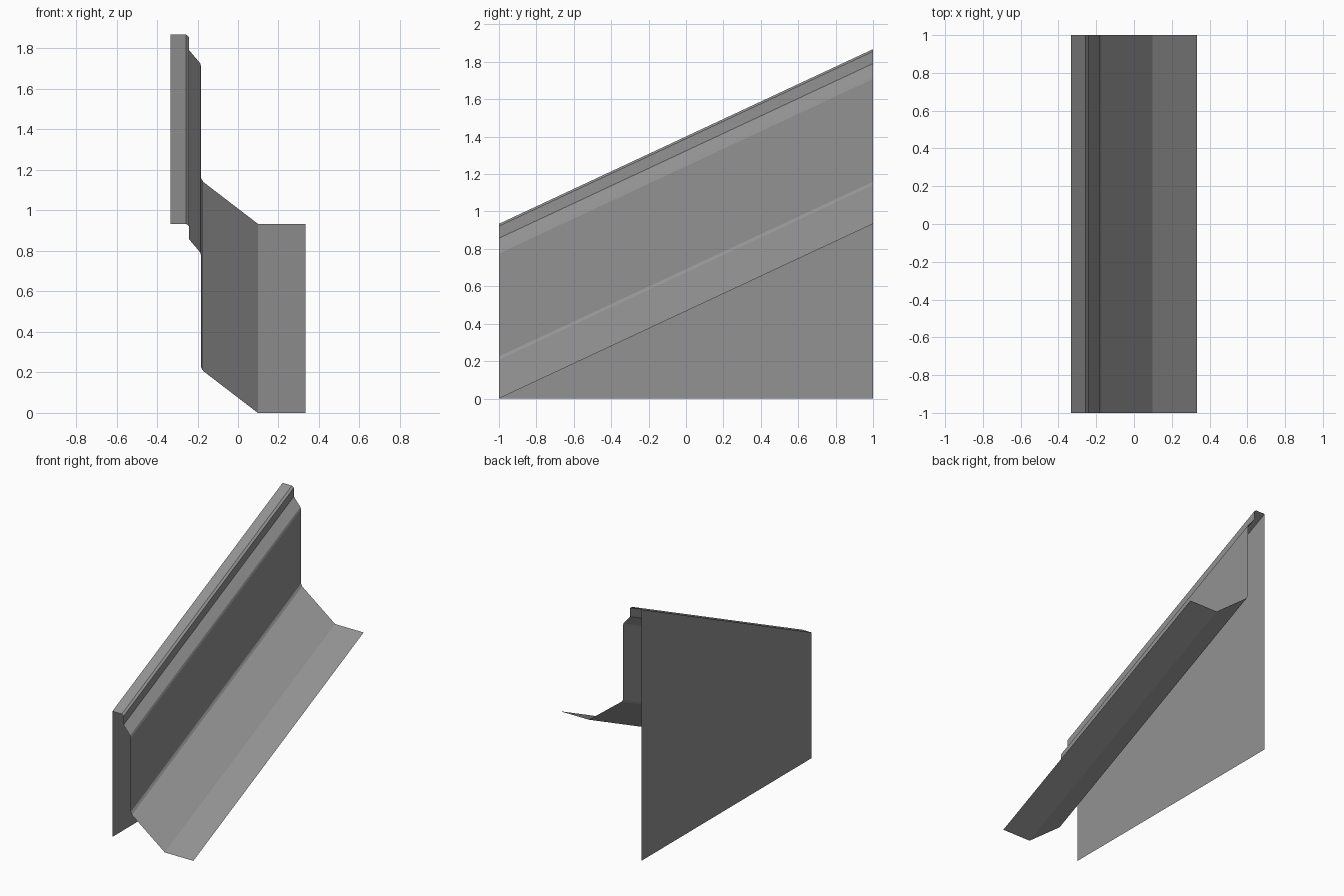
import bpy

if "Cube" in bpy.data.objects:
    bpy.data.objects.remove(bpy.data.objects["Cube"])

SLOPE = 0.467  # rise per unit of y

grey = bpy.data.materials.new("mid grey")
grey.diffuse_color = (0.29, 0.29, 0.29, 1)
grey.use_nodes = True
grey.node_tree.nodes["Principled BSDF"].inputs["Base Color"].default_value = grey.diffuse_color


def make(name, verts, faces):
    mesh = bpy.data.meshes.new(name)
    mesh.from_pydata(verts, [], faces)
    mesh.materials.append(grey)
    obj = bpy.data.objects.new(name, mesh)
    bpy.context.collection.objects.link(obj)
    return obj


def sloped_strip(name, profile):
    """Sweep an open (x, z) profile along y, climbing with the slope."""
    n = len(profile)
    verts = [(x, y, z + SLOPE * (y + 1)) for y in (-1, 1) for x, z in profile]
    faces = [(i, i + 1, n + i + 1, n + i) for i in range(n - 1)]
    return make(name, verts, faces)


# Thin back wall: level bottom, sloping top
make("back_wall",
     [(-0.333, -1, 0), (-0.333, 1, 0), (-0.333, 1, 0.934 + 2 * SLOPE), (-0.333, -1, 0.934)],
     [(3, 2, 1, 0)])

# Top cap with small chamfer, then the moulded ledge, riser and lower tray
sloped_strip("sloped_moulding", [
    (-0.333, 0.934), (-0.256, 0.934), (-0.241, 0.922), (-0.241, 0.857),
    (-0.187, 0.793), (-0.182, 0.775),
    (-0.182, 0.225), (-0.172, 0.207),
    (0.098, 0.0), (0.333, 0.0)])
